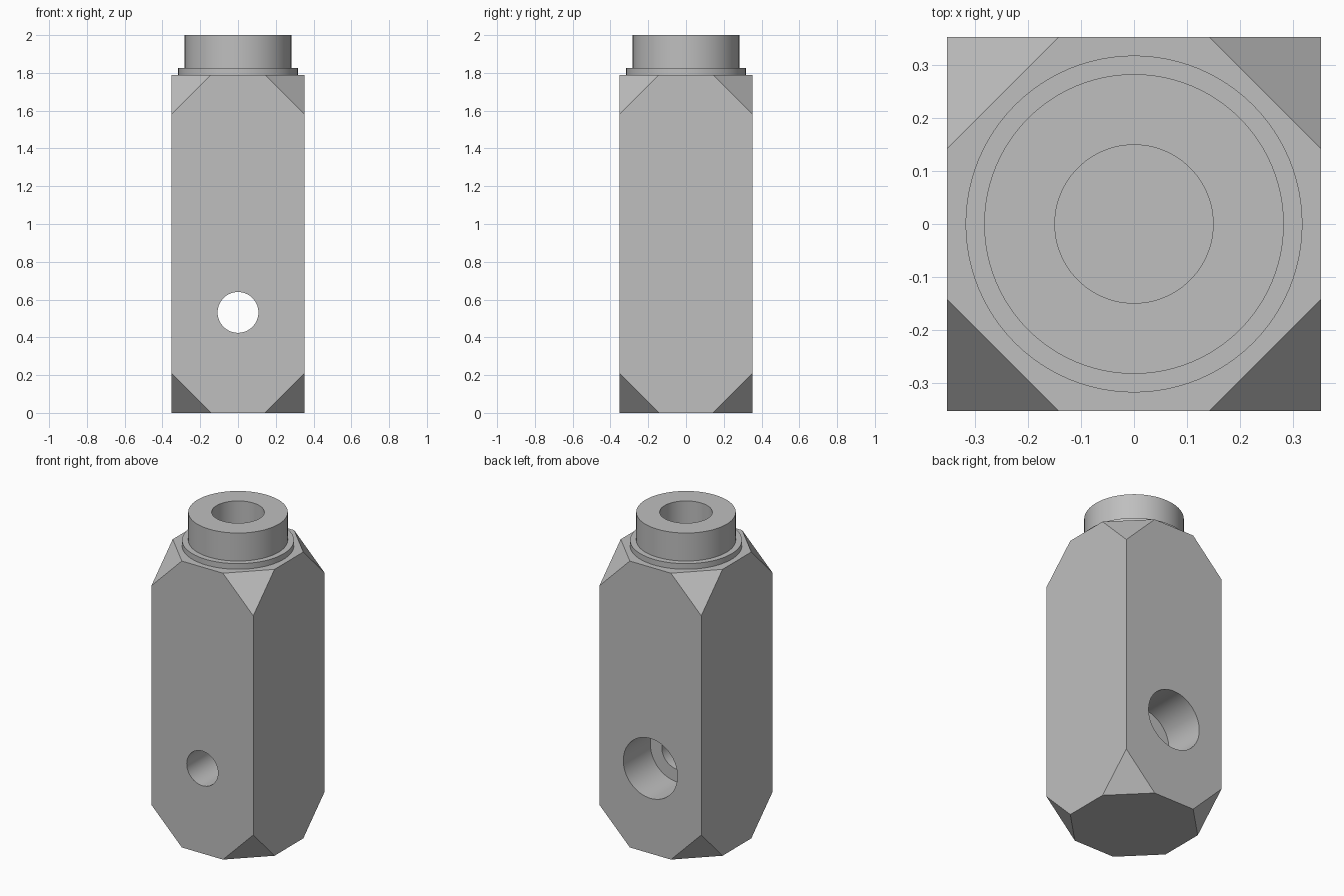
import bpy, bmesh, math
from mathutils import Vector

cube = bpy.data.objects.get("Cube")
if cube:
    bpy.data.objects.remove(cube, do_unlink=True)

HALF, BODY_TOP, CUT = 0.352, 1.79, 0.21
BORE_R, BORE_FLOOR = 0.149, 1.0
HOLE_Z = 0.532

grey = bpy.data.materials.new("plain grey")
grey.use_nodes = True
colour = (0.52, 0.52, 0.52, 1)
grey.diffuse_color = colour
grey.node_tree.nodes["Principled BSDF"].inputs["Base Color"].default_value = colour


def add_object(name, bm):
    bmesh.ops.recalc_face_normals(bm, faces=bm.faces)
    mesh = bpy.data.meshes.new(name)
    bm.to_mesh(mesh)
    bm.free()
    mesh.materials.append(grey)
    obj = bpy.data.objects.new(name, mesh)
    bpy.context.collection.objects.link(obj)
    return obj


def activate(obj):
    bpy.ops.object.select_all(action='DESELECT')
    obj.select_set(True)
    bpy.context.view_layer.objects.active = obj


def smooth(obj):
    activate(obj)
    bpy.ops.object.shade_smooth_by_angle(angle=math.radians(30))


def drill(target, radius, start, end):
    """Cut a round hole between two points."""
    start, end = Vector(start), Vector(end)
    bpy.ops.mesh.primitive_cylinder_add(
        vertices=96, radius=radius, depth=(end - start).length,
        location=(start + end) / 2,
        rotation=(end - start).to_track_quat('Z', 'Y').to_euler())
    cutter = bpy.context.object
    cutter.name = "hole_cutter"
    cutter.hide_render = True
    cutter.data.materials.append(grey)
    activate(target)
    mod = target.modifiers.new("hole", 'BOOLEAN')
    mod.operation, mod.solver, mod.object = 'DIFFERENCE', 'EXACT', cutter
    bpy.ops.object.modifier_apply(modifier=mod.name)
    bpy.data.objects.remove(cutter, do_unlink=True)


# Square body with all eight corners sliced off
bm = bmesh.new()
bmesh.ops.create_cube(bm, size=1)
for v in bm.verts:
    v.co = (v.co.x * 2 * HALF, v.co.y * 2 * HALF, (v.co.z + 0.5) * BODY_TOP)
for sx in (-1, 1):
    for sy in (-1, 1):
        for sz, z in ((-1, 0), (1, BODY_TOP)):
            corner = Vector((sx * HALF, sy * HALF, z))
            cut = bmesh.ops.bisect_plane(
                bm, geom=bm.verts[:] + bm.edges[:] + bm.faces[:],
                plane_co=corner - Vector((sx * CUT, 0, 0)),
                plane_no=(sx, sy, sz), clear_outer=True)
            rim = [e for e in cut["geom_cut"] if isinstance(e, bmesh.types.BMEdge)]
            bmesh.ops.contextual_create(bm, geom=rim)
body = add_object("body", bm)

# Top bore, through cross hole and wider hole from the back
drill(body, BORE_R, (0, 0, BORE_FLOOR), (0, 0, 2.1))
drill(body, 0.108, (0, -0.5, HOLE_Z), (0, 0.2, HOLE_Z))
drill(body, 0.187, (0, 0.085, HOLE_Z), (0, 0.5, HOLE_Z))
smooth(body)

# Stepped hollow collar turned around the vertical axis
bm = bmesh.new()
profile = [(BORE_R, BODY_TOP), (0.317, BODY_TOP), (0.317, 1.825),
           (0.282, 1.825), (0.282, 2.0), (BORE_R, 2.0)]
verts = [bm.verts.new((r, 0, z)) for r, z in profile]
edges = [bm.edges.new((a, b)) for a, b in zip(verts, verts[1:] + verts[:1])]
bmesh.ops.spin(bm, geom=verts + edges, axis=(0, 0, 1), cent=(0, 0, 0),
               angle=math.tau, steps=96, use_merge=True)
bmesh.ops.remove_doubles(bm, verts=bm.verts, dist=0.0001)
smooth(add_object("collar", bm))
